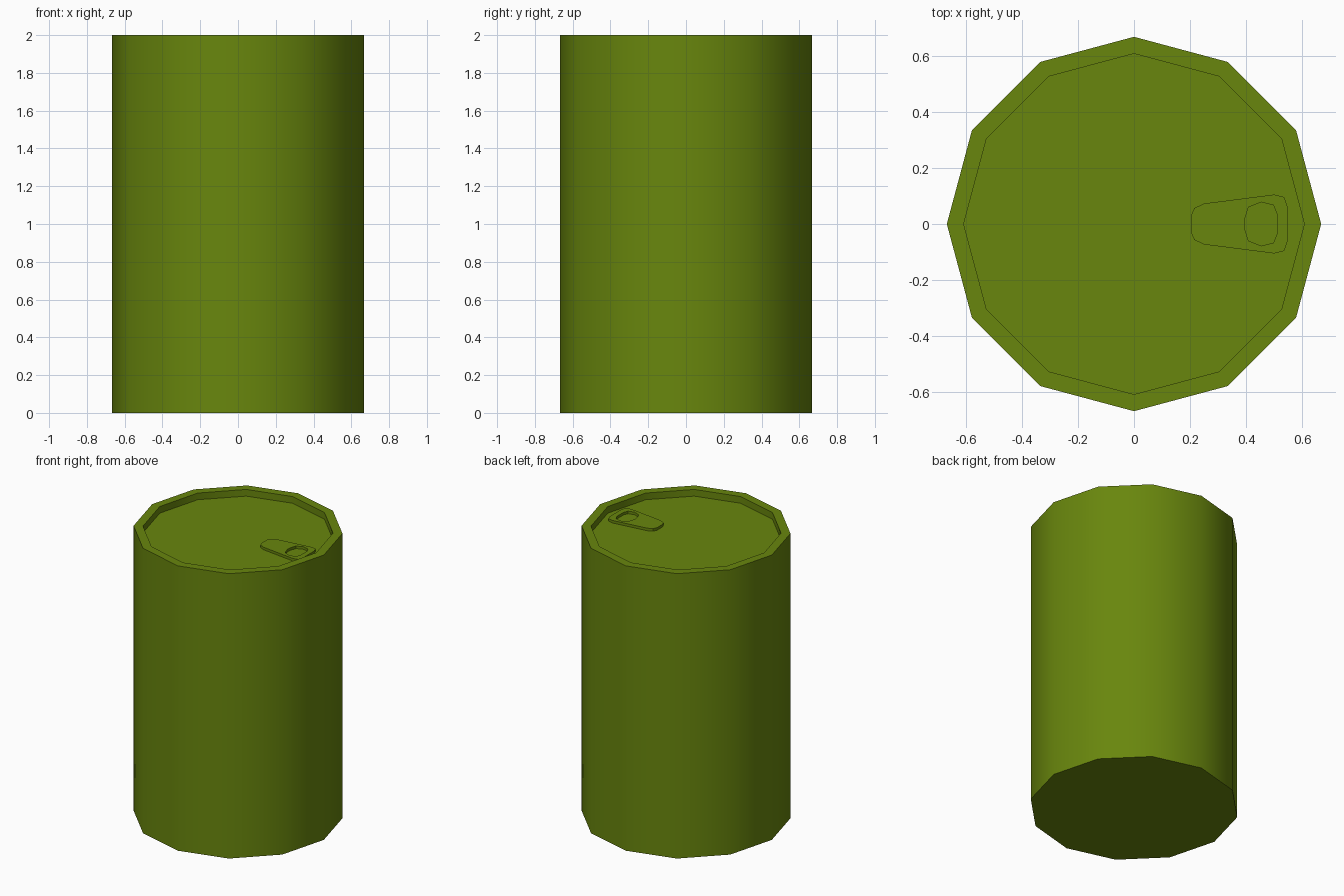
import bpy, bmesh, math
from mathutils import Matrix

if "Cube" in bpy.data.objects:
    bpy.data.objects.remove(bpy.data.objects["Cube"])

SIDES, RADIUS, INNER, HEIGHT = 12, 0.667, 0.607, 2.0
LID_Z, TAB_THICK = 1.953, 0.018

green = bpy.data.materials.new("olive_green")
green.diffuse_color = (0.14, 0.24, 0.004, 1)
green.use_nodes = True
green.node_tree.nodes["Principled BSDF"].inputs["Base Color"].default_value = green.diffuse_color


def smooth(obj):
    bpy.ops.object.select_all(action='DESELECT')
    obj.select_set(True)
    bpy.context.view_layer.objects.active = obj
    bpy.ops.object.shade_smooth_by_angle(angle=math.radians(40))


# Can body: 12-sided cylinder, top inset for the rim and sunk to form the lid
bm = bmesh.new()
rings = []
for r, z in [(RADIUS, 0), (RADIUS, HEIGHT), (INNER, HEIGHT), (INNER, LID_Z)]:
    circle = bmesh.ops.create_circle(bm, segments=SIDES, radius=r,
                                     matrix=Matrix.Translation((0, 0, z)))
    rings.append(circle["verts"])
for low, high in zip(rings, rings[1:]):
    for i in range(SIDES):
        j = (i + 1) % SIDES
        bm.faces.new((low[i], low[j], high[j], high[i]))
bm.faces.new(rings[0])
bm.faces.new(rings[-1])
bmesh.ops.recalc_face_normals(bm, faces=bm.faces)
mesh = bpy.data.meshes.new("can_body")
bm.to_mesh(mesh)
bm.free()
body = bpy.data.objects.new("can_body", mesh)
bpy.context.collection.objects.link(body)
mesh.materials.append(green)
smooth(body)

# Pull tab: half outlines mirrored across y = 0, the second one is the finger hole
tab_half = [(0.203, 0.03), (0.215, 0.057), (0.25, 0.073),
            (0.50, 0.105), (0.535, 0.096), (0.547, 0.062)]
hole_half = [(0.393, 0.012), (0.408, 0.06), (0.453, 0.078), (0.497, 0.067), (0.51, 0.035)]
curve = bpy.data.curves.new("pull_tab", 'CURVE')
curve.dimensions = '2D'
curve.fill_mode = 'BOTH'
curve.extrude = TAB_THICK / 2
for half in (tab_half, hole_half):
    loop = half + [(x, -y) for x, y in reversed(half)]
    spline = curve.splines.new('POLY')
    spline.points.add(len(loop) - 1)
    for point, (x, y) in zip(spline.points, loop):
        point.co = (x, y, 0, 1)
    spline.use_cyclic_u = True
tab = bpy.data.objects.new("pull_tab", curve)
bpy.context.collection.objects.link(tab)
tab.location.z = LID_Z + TAB_THICK / 2
curve.materials.append(green)
bpy.ops.object.select_all(action='DESELECT')
tab.select_set(True)
bpy.context.view_layer.objects.active = tab
bpy.ops.object.convert(target='MESH')
smooth(bpy.context.view_layer.objects.active)
